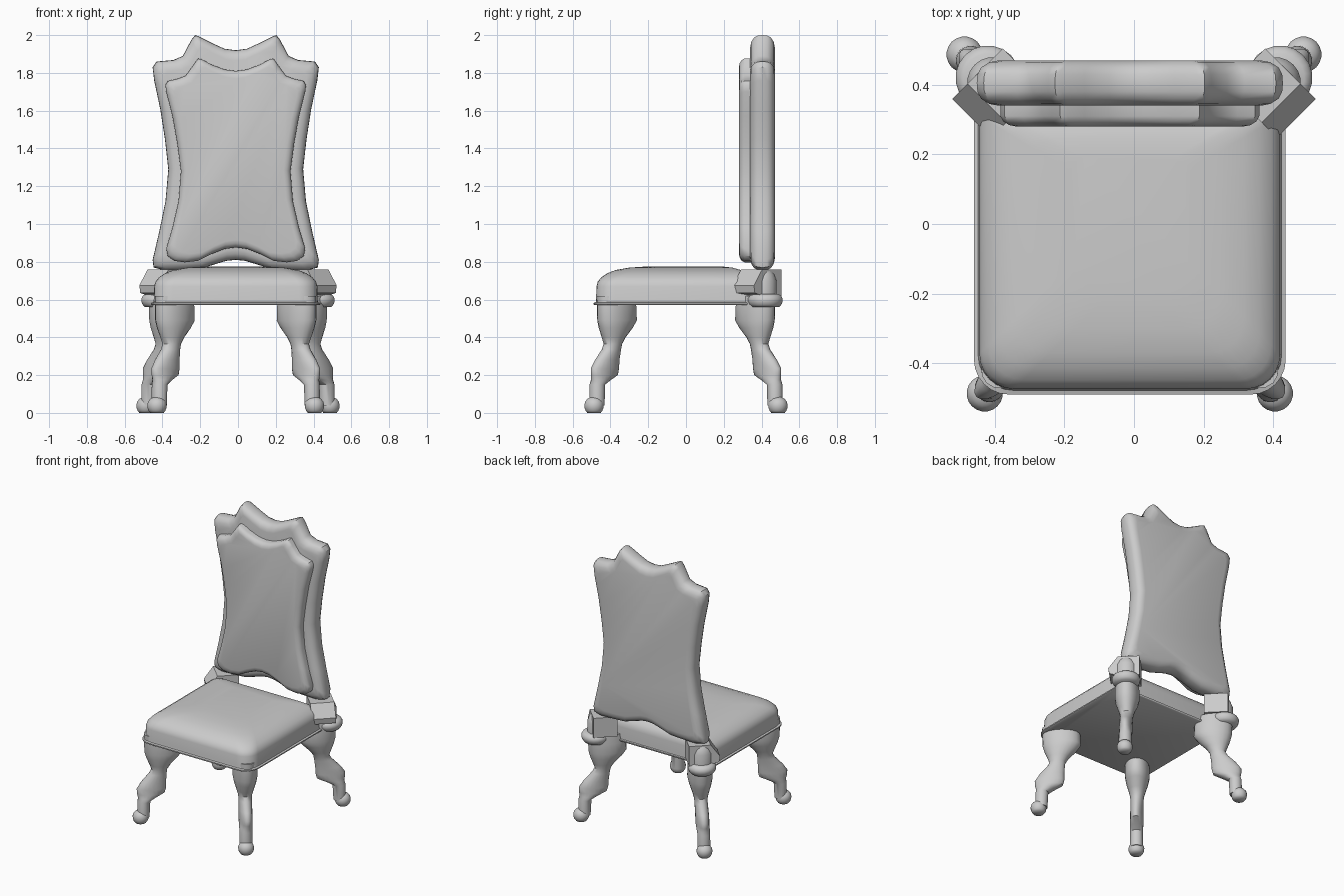
import bpy, bmesh, math
from mathutils import Vector

CX = -0.012  # seat, back and front legs sit slightly left of centre


def loft(name, rings, angle=40):
    """Skin equal-length closed rings and cap both ends."""
    bm = bmesh.new()
    vs = [[bm.verts.new(p) for p in r] for r in rings]
    n = len(rings[0])
    for a, b in zip(vs, vs[1:]):
        for i in range(n):
            j = (i + 1) % n
            bm.faces.new((a[i], a[j], b[j], b[i]))
    bm.faces.new(vs[0])
    bm.faces.new(vs[-1])
    bmesh.ops.recalc_face_normals(bm, faces=bm.faces)
    me = bpy.data.meshes.new(name)
    bm.to_mesh(me)
    bm.free()
    ob = bpy.data.objects.new(name, me)
    bpy.context.collection.objects.link(ob)
    bpy.ops.object.select_all(action='DESELECT')
    ob.select_set(True)
    bpy.context.view_layer.objects.active = ob
    bpy.ops.object.shade_smooth_by_angle(angle=math.radians(angle))
    return ob


def panel(name, half, layers, zc, hw, hh):
    """Mirrored outline, lofted along y with (y, inset) layers."""
    outline = half + [(-x, z) for x, z in reversed(half) if x > 0]
    loft(name, [[(CX + x * (1 - i / hw), y, zc + (z - zc) * (1 - i / hh))
                 for x, z in outline] for y, i in layers])


def oval(cx, cy, z, a, b, u, n=20):
    """Ellipse with long half-axis a along the unit direction u."""
    pts = []
    for k in range(n):
        t = 2 * math.pi * k / n
        p, q = a * math.cos(t), b * math.sin(t)
        pts.append((cx + p * u.x - q * u.y, cy + p * u.y + q * u.x, z))
    return pts


# Backrest frame
panel("back_frame",
      [(0, 1.92), (0.06, 1.928), (0.13, 1.96), (0.195, 1.993), (0.215, 2.0), (0.235, 1.975),
       (0.28, 1.89), (0.33, 1.868), (0.42, 1.86), (0.44, 1.83), (0.432, 1.76), (0.40, 1.61),
       (0.375, 1.45), (0.357, 1.29), (0.372, 1.12), (0.405, 0.96), (0.44, 0.81), (0.435, 0.77),
       (0.38, 0.755), (0.28, 0.757), (0.19, 0.762), (0.1, 0.79), (0.05, 0.805), (0, 0.81)],
      [(0.34, 0.06), (0.345, 0.035), (0.36, 0.012), (0.38, 0.002), (0.405, 0),
       (0.43, 0.002), (0.45, 0.012), (0.465, 0.035), (0.47, 0.06)], 1.36, 0.42, 0.6)

# Backrest cushion
panel("back_cushion",
      [(0, 1.81), (0.06, 1.818), (0.13, 1.845), (0.18, 1.872), (0.2, 1.876), (0.225, 1.84),
       (0.265, 1.785), (0.31, 1.768), (0.36, 1.757), (0.372, 1.735), (0.368, 1.70), (0.335, 1.57),
       (0.31, 1.43), (0.29, 1.28), (0.303, 1.12), (0.335, 0.98), (0.368, 0.87), (0.36, 0.83),
       (0.325, 0.805), (0.27, 0.797), (0.20, 0.805), (0.13, 0.84), (0.06, 0.868), (0, 0.876)],
      [(0.28, 0.045), (0.284, 0.025), (0.295, 0.008), (0.31, 0), (0.36, 0)], 1.34, 0.36, 0.53)


# Seat: rounded rectangle rings, rim at the bottom and domed top
def seat_ring(inset, z):
    x1, y0, y1 = 0.448 - inset, -0.49 + inset, 0.36 - inset * 0.6
    pts = []
    for sx, y, sy, r, a0 in ((1, y1, -1, 0.04, 0), (-1, y1, -1, 0.04, 90),
                             (-1, y0, 1, 0.10, 180), (1, y0, 1, 0.10, 270)):
        for k in range(7):
            t = math.radians(a0 + 15 * k)
            pts.append((CX + sx * (x1 - r) + r * math.cos(t), y + sy * r + r * math.sin(t), z))
    return pts


loft("seat", [seat_ring(i, z) for i, z in
              ((0.006, 0.57), (0, 0.574), (0, 0.582), (0.012, 0.586), (0.014, 0.60), (0.016, 0.67),
               (0.023, 0.695), (0.042, 0.718), (0.075, 0.74), (0.12, 0.757), (0.19, 0.769), (0.28, 0.775))], 50)

# Leg stations: z, offset inward from the foot, long and short half-axes
STATIONS = [(0.62, 0.115, 0.12, 0.075), (0.56, 0.120, 0.125, 0.08), (0.49, 0.122, 0.125, 0.08),
            (0.45, 0.115, 0.105, 0.072), (0.40, 0.104, 0.07, 0.056), (0.365, 0.10, 0.052, 0.046),
            (0.335, 0.092, 0.058, 0.043), (0.28, 0.07, 0.082, 0.043), (0.235, 0.058, 0.097, 0.043),
            (0.20, 0.055, 0.092, 0.043), (0.175, 0.037, 0.062, 0.043), (0.15, 0.018, 0.042, 0.042),
            (0.04, 0.015, 0.04, 0.042)]


def leg(name, s, ox, fx, fy, kx):
    """Curved leg on ball foot; kx is the sideways share of the lean."""
    sy = math.copysign(1, fy)
    u = Vector((s, sy)).normalized()
    loft(name, [oval(ox + s * (fx - kx * o), fy - sy * o, z, a, b, u) for z, o, a, b in STATIONS])
    ball = [(0.0, 0.036), (0.012, 0.045), (0.025, 0.05), (0.042, 0.052), (0.06, 0.047),
            (0.075, 0.035), (0.085, 0.015)]
    loft(name + "_foot", [oval(ox + s * fx, fy, z, r, r, u) for z, r in ball], 60)


for s, side in ((1, "right"), (-1, "left")):
    leg("front_leg_" + side, s, CX, 0.417, -0.487, 0.78)
    leg("back_leg_" + side, s, 0, 0.487, 0.487, 1.0)
    u = Vector((s, 1)).normalized()

    # Collar ring and tapering post above each back leg
    loft("back_collar_" + side, [oval(s * 0.42, 0.42, z, r, r, u) for z, r in
                                 ((0.56, 0.075), (0.575, 0.087), (0.59, 0.093), (0.605, 0.093),
                                  (0.62, 0.085), (0.63, 0.07))], 60)
    loft("back_post_" + side, [oval(s * 0.405, 0.405, z, r, r, u) for z, r in
                               ((0.60, 0.075), (0.70, 0.075), (0.735, 0.062), (0.76, 0.045))])

    # Angled block where seat and back leg meet
    prof = [(-0.09, 0.76), (0.053, 0.76), (0.115, 0.675), (0.108, 0.635), (0.05, 0.62), (-0.09, 0.62)]
    q = math.sqrt(0.5)
    loft("corner_block_" + side, [[(s * (0.4 + (p + v) * q), 0.4 + (v - p) * q, z) for p, z in prof]
                                  for v in (-0.10, 0.058)], 20)
